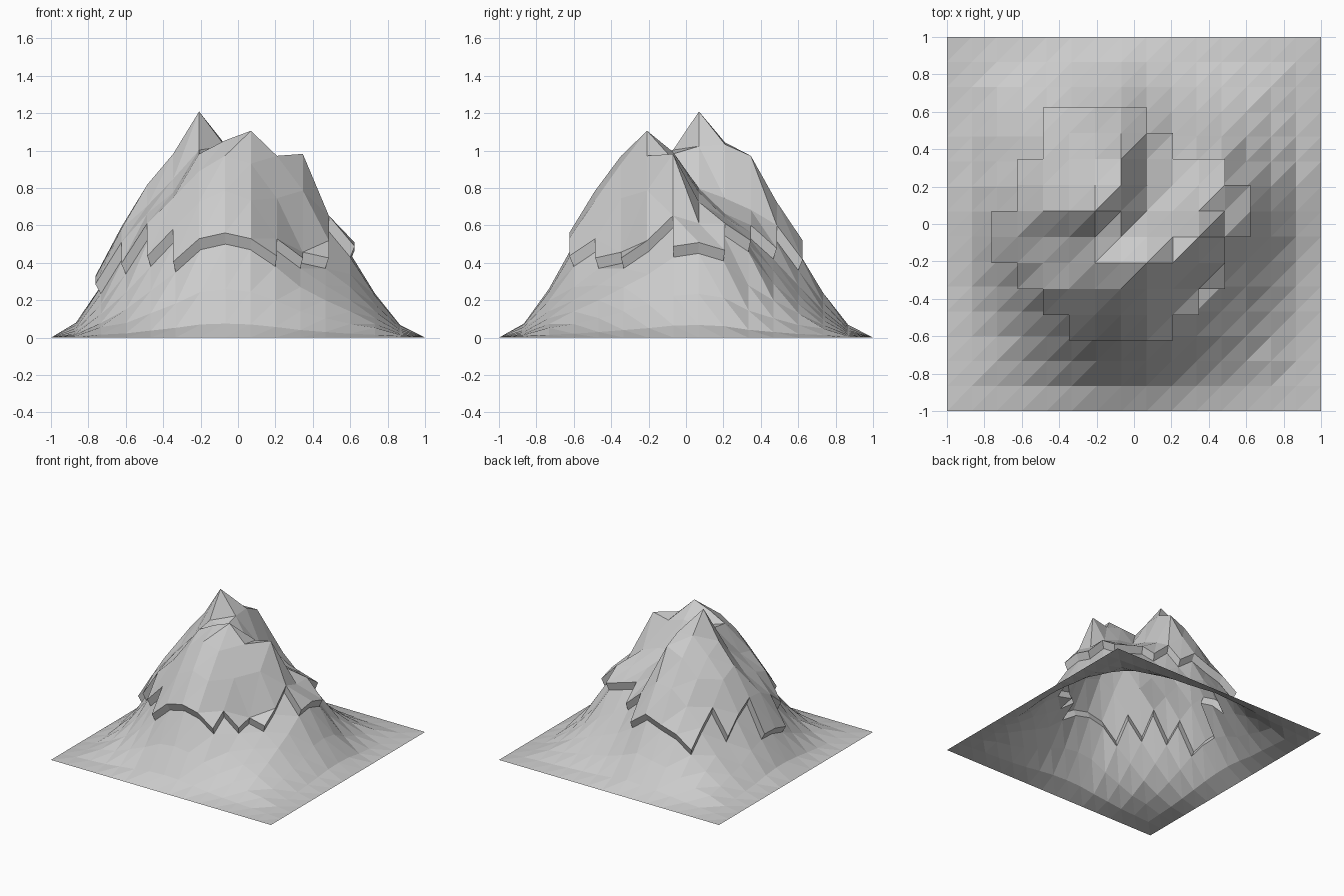
import bpy, bmesh

if "Cube" in bpy.data.objects:
    bpy.data.objects.remove(bpy.data.objects["Cube"])

N = 15                      # cells per side
STEP = 2.0 / N

# West-to-east height profiles of the massif, front (y=-0.6) to back (y=0.6)
PROFILES = [
    (.15, .25, .35, .47, .50, .47, .38, .27, .20, .14),
    (.24, .38, .52, .66, .72, .67, .47, .37, .28, .20),
    (.34, .55, .68, .82, .90, .86, .68, .40, .37, .27),
    (.45, .60, .71, .91, .98, 1.03, .90, .72, .46, .34),
    (.52, .64, .78, .93, .91, .92, .88, .91, .59, .43),
    (.53, .75, .91, 1.13, .95, .73, .71, .66, .55, .45),
    (.45, .69, .84, .97, .96, .68, .60, .58, .55, .41),
    (.32, .52, .71, .84, .90, .62, .54, .50, .46, .28),
    (.26, .41, .54, .65, .66, .54, .42, .36, .29, .20),
    (.18, .28, .37, .41, .46, .36, .28, .23, .18, .13),
]
# Snow extent (first column, end column) for each cell row, starting at row 3
SNOW = [(5, 9), (4, 10), (3, 11), (2, 11), (2, 12),
        (3, 12), (3, 11), (4, 9), (4, 8)]
SKIRT = (1.0, 0.52, 0.15, 0.0)   # height falloff outside the massif


def height(i, j):
    ci, cj = min(max(i, 3), 12), min(max(j, 3), 12)
    fa, fb = sorted((SKIRT[abs(i - ci)], SKIRT[abs(j - cj)]))
    return PROFILES[cj - 3][ci - 3] * fa * fb ** 0.5


bm = bmesh.new()

# Rock terrain, every cell split on the same diagonal
v = [[bm.verts.new((-1 + i * STEP, -1 + j * STEP, height(i, j)))
      for i in range(N + 1)] for j in range(N + 1)]
cap = []
for j in range(N):
    lo, hi = SNOW[j - 3] if 3 <= j < 3 + len(SNOW) else (0, 0)
    for i in range(N):
        a, b, c, d = v[j][i], v[j][i + 1], v[j + 1][i + 1], v[j + 1][i]
        tris = [bm.faces.new((a, b, c)), bm.faces.new((a, c, d))]
        if lo <= i < hi:
            cap += tris

# Snow cap, raised and slightly overhanging the rock
ext = bmesh.ops.extrude_face_region(bm, geom=cap)
for e in ext["geom"]:
    if isinstance(e, bmesh.types.BMVert):
        e.co.x *= 1.04
        e.co.y *= 1.04
        e.co.z = e.co.z * 1.03 + 0.045
old = [f for f in cap if f.is_valid]
if old:
    bmesh.ops.delete(bm, geom=old, context='FACES')
bmesh.ops.recalc_face_normals(bm, faces=bm.faces[:])
if sum(f.normal.z for f in bm.faces) < 0:
    bmesh.ops.reverse_faces(bm, faces=bm.faces[:])

mesh = bpy.data.meshes.new("mountain")
bm.to_mesh(mesh)
bm.free()
mountain = bpy.data.objects.new("mountain", mesh)
bpy.context.collection.objects.link(mountain)
